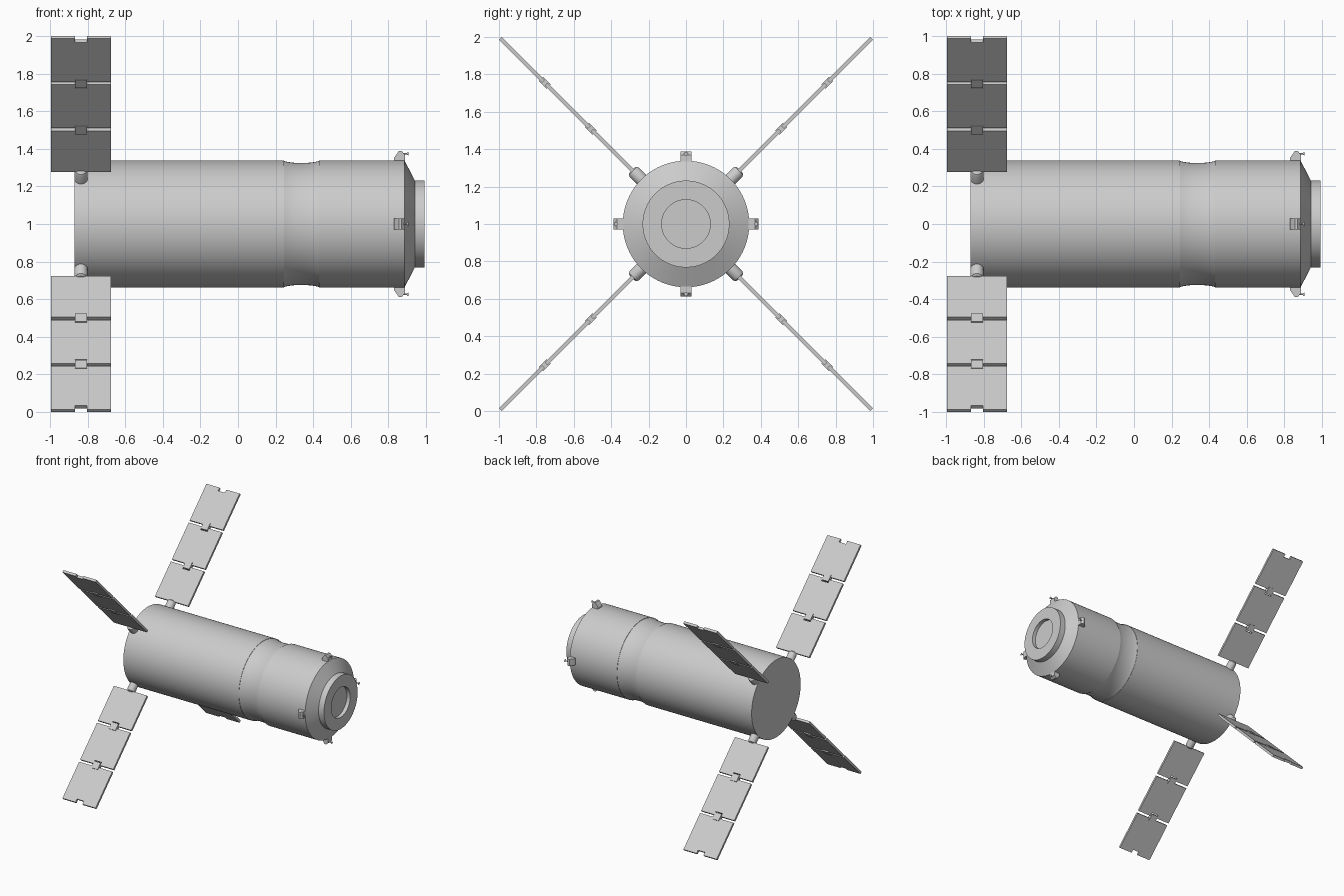
import bpy, bmesh, math
from mathutils import Matrix, Vector

if "Cube" in bpy.data.objects:
    bpy.data.objects.remove(bpy.data.objects["Cube"], do_unlink=True)

grey = bpy.data.materials.new("light grey")
grey.use_nodes = True
colour = (0.6, 0.6, 0.6, 1)
grey.diffuse_color = colour
grey.node_tree.nodes["Principled BSDF"].inputs["Base Color"].default_value = colour

AXIS = Matrix.Translation((0, 0, 1))
PANEL_X = -0.835


def finish(name, bm, matrix=AXIS, smooth=False):
    """Turn a bmesh into a placed grey object."""
    bmesh.ops.recalc_face_normals(bm, faces=bm.faces)
    mesh = bpy.data.meshes.new(name)
    bm.to_mesh(mesh)
    bm.free()
    mesh.materials.append(grey)
    obj = bpy.data.objects.new(name, mesh)
    bpy.context.collection.objects.link(obj)
    obj.matrix_world = matrix
    if smooth:
        bpy.ops.object.select_all(action='DESELECT')
        obj.select_set(True)
        bpy.context.view_layer.objects.active = obj
        bpy.ops.object.shade_smooth_by_angle(angle=math.radians(25))
    return obj


def lathe(name, profile, centre, axis, matrix, sides=64):
    """Spin (distance, radius) points about an axis; closed with end caps."""
    axis = Vector(axis)
    turn = axis.to_track_quat('Z', 'Y').to_matrix().to_4x4()
    place = Matrix.Translation(centre) @ turn
    bm = bmesh.new()
    rings = []
    for d, r in profile:
        rings.append([bm.verts.new(place @ Vector((
            r * math.cos(2 * math.pi * i / sides),
            r * math.sin(2 * math.pi * i / sides), d))) for i in range(sides)])
    for a, b in zip(rings, rings[1:]):
        for i in range(sides):
            j = (i + 1) % sides
            bm.faces.new((a[i], a[j], b[j], b[i]))
    bm.faces.new(rings[0])
    bm.faces.new(rings[-1])
    return finish(name, bm, matrix, smooth=True)


def plate(name, outline, thickness, matrix):
    """Extrude an (x, radial) outline evenly to both sides of its plane."""
    bm = bmesh.new()
    face = bm.faces.new([bm.verts.new((x, -thickness / 2, z)) for x, z in outline])
    out = bmesh.ops.extrude_face_region(bm, geom=[face])
    moved = [v for v in out["geom"] if isinstance(v, bmesh.types.BMVert)]
    bmesh.ops.translate(bm, verts=moved, vec=(0, thickness, 0))
    return finish(name, bm, matrix)


# Main hull with waist groove, nose cone, docking collar and recessed port
waist = [(0.245 + 0.185 * t, 0.335 - 0.011 * math.sin(math.pi * t) ** 0.7)
         for t in [i / 10 for i in range(11)]]
hull = [(-0.87, 0.338), (0.245, 0.338)] + waist + [
    (0.43, 0.338), (0.885, 0.338), (0.94, 0.232), (0.992, 0.232),
    (0.992, 0.13), (0.96, 0.13)]
lathe("hull", hull, (0, 0, 0), (1, 0, 0), AXIS, sides=96)

# Four solar wings: mount, three notched panels and two hinges each
spans = [(0.40, 0.71), (0.73, 1.058), (1.078, 1.404)]
half, notch, depth = 0.16, 0.033, 0.028
for k in range(4):
    m = AXIS @ Matrix.Rotation(math.radians(45 + 90 * k), 4, 'X')
    lathe(f"wing_mount_{k + 1}",
          [(0.31, 0.035), (0.39, 0.035), (0.402, 0.03), (0.408, 0.02)],
          (PANEL_X, 0, 0), (0, 0, 1), m, sides=24)
    for n, (low, high) in enumerate(spans):
        outline = [(-half, low), (half, low), (half, high), (notch, high),
                   (notch, high - depth), (-notch, high - depth),
                   (-notch, high), (-half, high)]
        plate(f"solar_panel_{k + 1}_{n + 1}",
              [(PANEL_X + x, z) for x, z in outline], 0.02, m)
        if n < 2:
            mid = high + 0.01
            plate(f"panel_hinge_{k + 1}_{n + 1}",
                  [(PANEL_X + x, mid + z) for x, z in
                   ((-0.031, -0.03), (0.031, -0.03), (0.031, 0.03), (-0.031, 0.03))],
                  0.034, m)

# Four sensor lugs around the nose, each with a small flared nozzle
for k in range(4):
    m = AXIS @ Matrix.Rotation(math.radians(90 * k), 4, 'X')
    plate(f"sensor_lug_{k + 1}",
          [(0.83, 0.325), (0.83, 0.352), (0.855, 0.388), (0.87, 0.388),
           (0.887, 0.37), (0.887, 0.325)], 0.058, m)
    lathe(f"sensor_nozzle_{k + 1}", [(0.87, 0.004), (0.896, 0.004), (0.907, 0.011)],
          (0, 0, 0.374), (1, 0, 0), m, sides=16)
